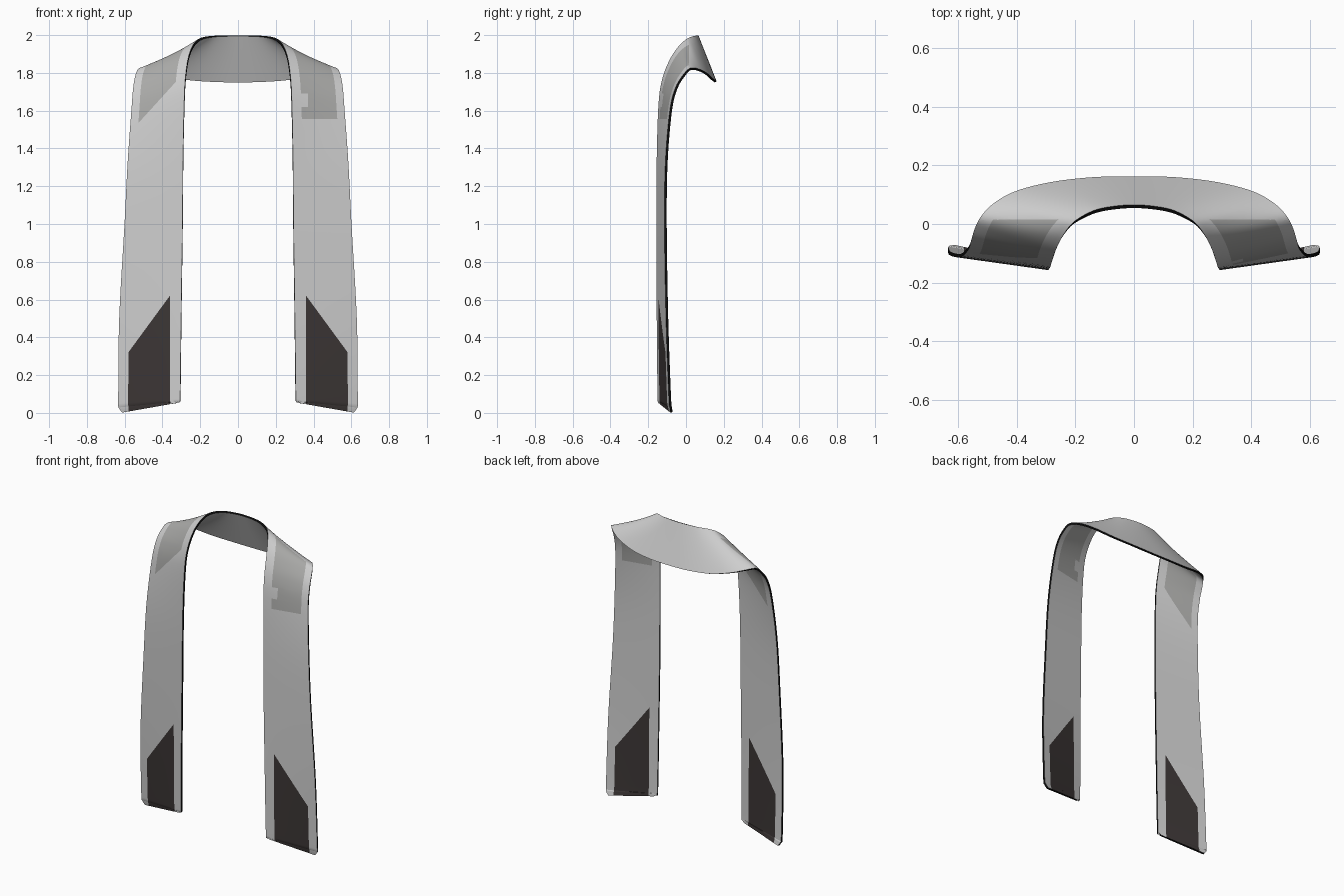
import bpy, bmesh
from mathutils import Vector

if "Cube" in bpy.data.objects:
    bpy.data.objects.remove(bpy.data.objects["Cube"])

# Matching points on the inner and outer edge, nape of neck -> hanging end
ROWS = [
    ((0, .06, 1.997), (0, .157, 1.752)),
    ((.07, .055, 1.996), (.14, .154, 1.755)),
    ((.13, .043, 1.993), (.28, .138, 1.767)),
    ((.18, .02, 1.985), (.40, .108, 1.794)),
    ((.215, -.005, 1.968), (.475, .068, 1.815)),
    ((.245, -.045, 1.925), (.52, .025, 1.82)),
    ((.265, -.085, 1.86), (.54, -.01, 1.787)),
    ((.278, -.122, 1.76), (.553, -.05, 1.72)),
    ((.284, -.14, 1.63), (.563, -.08, 1.6)),
    ((.29, -.149, 1.35), (.583, -.103, 1.33)),
    ((.293, -.151, 1.0), (.60, -.108, 1.0)),
    ((.30, -.149, .5), (.628, -.1, .5)),
    ((.305, -.145, .1), (.633, -.085, .08)),
    ((.309, -.143, .07), (.63, -.08, .03)),
    ((.325, -.14, .052), (.612, -.077, .003)),
]
COLUMNS = [0, .06, .12, .18, .26, .34, .42, .5, .58, .66, .74, .80, .85, .90, .95, 1]
STEPS = 6


def catmull(a, b, c, d, t):
    return .5 * (2 * b + (c - a) * t + (2 * a - 5 * b + 4 * c - d) * t * t
                 + (3 * b - a - 3 * c + d) * t ** 3)


def smooth_edge(side):
    pts = [Vector(r[side]) for r in ROWS]
    first = Vector((-pts[1].x, pts[1].y, pts[1].z))
    ext = [first] + pts + [2 * pts[-1] - pts[-2]]
    out = []
    for i in range(len(pts) - 1):
        for s in range(STEPS):
            out.append(catmull(*ext[i:i + 4], s / STEPS))
    return out + [pts[-1]]


def material(name, col):
    m = bpy.data.materials.new(name)
    m.diffuse_color = (*col, 1)
    m.use_nodes = True
    m.node_tree.nodes["Principled BSDF"].inputs["Base Color"].default_value = m.diffuse_color
    return m


# Cloth sheet, both halves from one pair of edges
half = list(zip(smooth_edge(0), smooth_edge(1)))
flip = Vector((-1, 1, 1))
full = [(a * flip, b * flip) for a, b in reversed(half[1:])] + half
bm = bmesh.new()
grid = [[bm.verts.new(a.lerp(b, u)) for u in COLUMNS] for a, b in full]
for r0, r1 in zip(grid, grid[1:]):
    for k in range(len(COLUMNS) - 1):
        bm.faces.new((r0[k], r0[k + 1], r1[k + 1], r1[k]))
bm.normal_update()
if sum((f.normal.y * f.calc_area() for f in bm.faces if f.calc_center_median().z < 1.5)) > 0:
    bmesh.ops.reverse_faces(bm, faces=bm.faces[:])


# Clean cut lines for the coloured panels
def cut(p, n, keep):
    faces = [f for f in bm.faces if keep(f.calc_center_median())]
    geom = set(faces)
    for f in faces:
        geom.update(f.edges)
        geom.update(f.verts)
    bmesh.ops.bisect_plane(bm, geom=list(geom), dist=1e-5, plane_co=p, plane_no=n)


for s in (1, -1):
    cut((s * .36, 0, .62), (s * .30, 0, .22), lambda c: c.z < .8 and c.x * s > 0)
    for x in (.36, .58):
        cut((s * x, 0, 0), (1, 0, 0), lambda c: c.z < .8 and c.x * s > 0)
cut((-.53, 0, 1.53), (-.24, 0, .22), lambda c: c.z > 1.4 and c.x < -.25 and c.y < .05)
for z in (1.555, 1.62, 1.69):
    cut((0, 0, z), (0, 0, 1), lambda c: 1.4 < c.z < 1.8 and c.x > 0)
cut((.37, 0, 0), (1, 0, 0), lambda c: 1.4 < c.z < 1.75 and c.x > 0)
cut((0, .015, 0), (0, 1, 0), lambda c: c.z > 1.7)


def across(c):
    # position between inner and outer edge, 0..1
    a, b = min(half, key=lambda e: (e[0].lerp(e[1], .5) - Vector((abs(c.x), c.y, c.z))).length
               if c.z < 1.5 else
               (Vector((abs(c.x), c.y, c.z)) - e[0]).cross(e[1] - e[0]).length / (e[1] - e[0]).length)
    d = b - a
    return (Vector((abs(c.x), c.y, c.z)) - a).dot(d) / d.length_squared


for f in bm.faces:
    c = f.calc_center_median()
    ax = abs(c.x)
    f.smooth = True
    if .36 < ax < .58 and c.z < .62 - (ax - .36) * .30 / .22:
        f.material_index = 1
    elif c.z > 1.5 and c.y < .015 and .18 < across(c) < .85:
        if c.x < 0:
            shade = c.z > 1.53 + (c.x + .53) * .24 / .22
        else:
            shade = c.z > 1.555 and not (c.x < .37 and 1.62 < c.z < 1.69)
        if shade:
            f.material_index = 2

mesh = bpy.data.meshes.new("draped_stole")
bm.to_mesh(mesh)
bm.free()
for m in (material("light grey cloth", (.62, .62, .62)),
          material("charcoal end panel", (.045, .037, .036)),
          material("mid grey shoulder panel", (.40, .40, .39)),
          material("black edging", (.004, .004, .004))):
    mesh.materials.append(m)
stole = bpy.data.objects.new("draped_stole", mesh)
bpy.context.collection.objects.link(stole)

# Thin cloth with dark edging
solid = stole.modifiers.new("cloth_thickness", 'SOLIDIFY')
solid.thickness = .012
solid.offset = 0
solid.material_offset_rim = 3

bpy.context.view_layer.objects.active = stole
stole.select_set(True)
bpy.ops.object.modifier_apply(modifier=solid.name)
bpy.ops.object.shade_smooth_by_angle(angle=.7)
